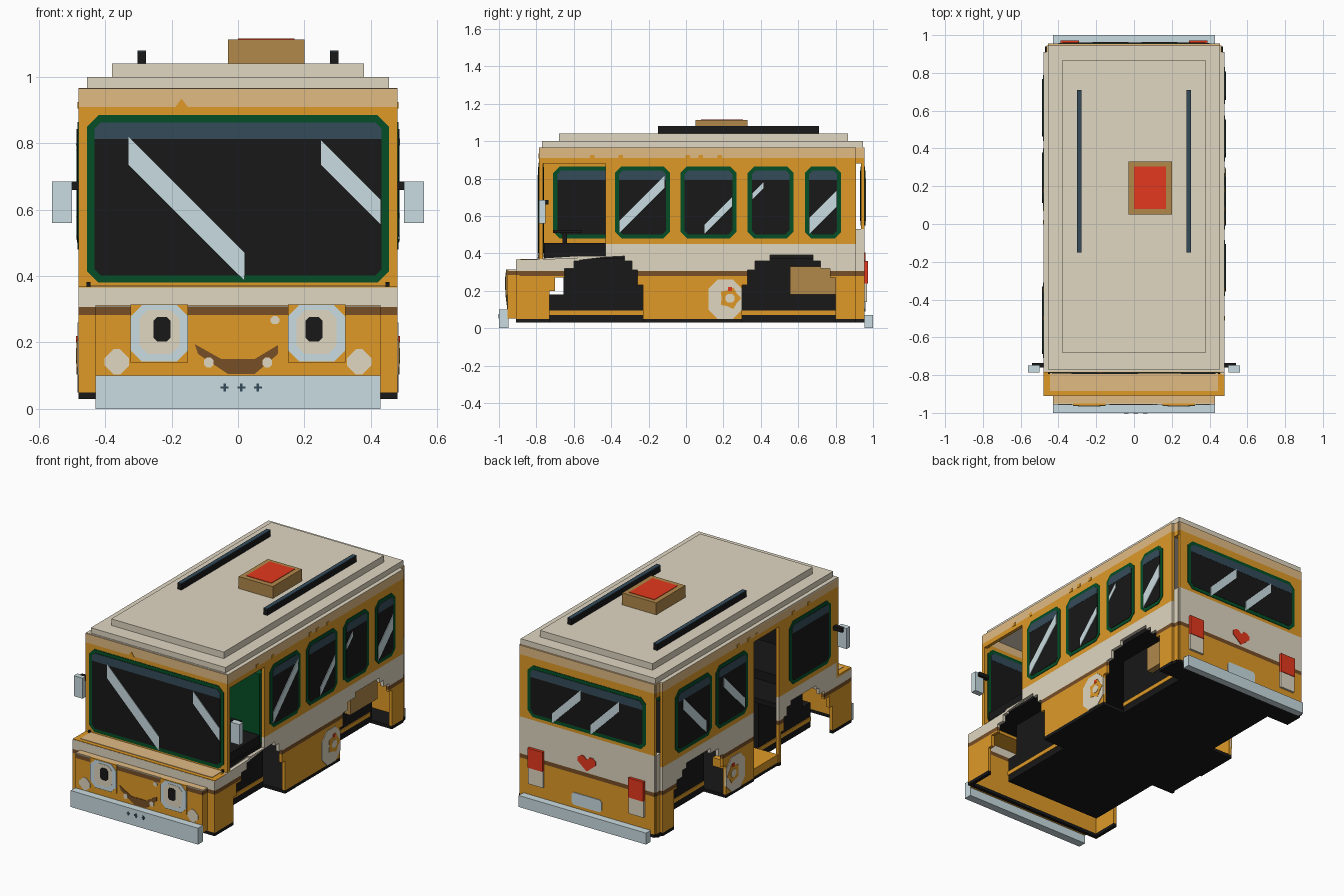
import bpy, bmesh, math
from mathutils import Vector

if "Cube" in bpy.data.objects:
    bpy.data.objects.remove(bpy.data.objects["Cube"], do_unlink=True)


def material(name, hexcode):
    def linear(c):
        return c / 12.92 if c <= 0.04045 else ((c + 0.055) / 1.055) ** 2.4
    rgb = [linear(int(hexcode[i:i + 2], 16) / 255) for i in (0, 2, 4)]
    m = bpy.data.materials.new(name)
    m.use_nodes = True
    m.diffuse_color = (*rgb, 1)
    m.node_tree.nodes["Principled BSDF"].inputs["Base Color"].default_value = (*rgb, 1)
    return m


ORANGE = material("orange paint", "e09a27")
BEIGE = material("beige", "e0d7c2")
TAN = material("light tan", "e1bb84")
BROWN = material("dark brown", "764e26")
BLACK = material("black", "181818")
NAVY = material("slate blue", "344b5a")
STEEL = material("pale blue steel", "cadce1")
GREEN = material("dark green", "054e27")
RED = material("red", "e4381d")
WOOD = material("wood brown", "b2894b")


def prism(name, pts, axis, a, b, mat):
    """Extrude a flat outline along x (points are y,z) or y (points are x,z)."""
    def place(p, d):
        return (d, p[0], p[1]) if axis == "x" else (p[0], d, p[1])
    bm = bmesh.new()
    face = bm.faces.new([bm.verts.new(place(p, a)) for p in pts])
    step = Vector((b - a, 0, 0)) if axis == "x" else Vector((0, b - a, 0))
    ext = bmesh.ops.extrude_face_region(bm, geom=[face], use_keep_orig=True)
    bmesh.ops.translate(bm, vec=step, verts=[v for v in ext["geom"] if isinstance(v, bmesh.types.BMVert)])
    bmesh.ops.triangulate(bm, faces=[f for f in bm.faces if len(f.verts) > 4])
    bmesh.ops.recalc_face_normals(bm, faces=bm.faces[:])
    me = bpy.data.meshes.new(name)
    bm.to_mesh(me)
    bm.free()
    me.materials.append(mat)
    ob = bpy.data.objects.new(name, me)
    bpy.context.collection.objects.link(ob)
    return ob


def box(name, x, y, z, mat):
    return prism(name, [(x[0], z[0]), (x[1], z[0]), (x[1], z[1]), (x[0], z[1])], "y", y[0], y[1], mat)


def paint_bands(ob, bands):
    """Cut the mesh at each height and colour the strips between."""
    ob.data.materials[0] = bands[0][1]
    for _, m in bands[1:]:
        ob.data.materials.append(m)
    bm = bmesh.new()
    bm.from_mesh(ob.data)
    for top, _ in bands[:-1]:
        bmesh.ops.bisect_plane(bm, geom=bm.verts[:] + bm.edges[:] + bm.faces[:],
                               plane_co=(0, 0, top), plane_no=(0, 0, 1))
    for f in bm.faces:
        z = f.calc_center_median().z
        f.material_index = next((i for i, b in enumerate(bands) if z < b[0]), len(bands) - 1)
    bm.to_mesh(ob.data)
    bm.free()


def octagon(u0, u1, v0, v1, c):
    return [(u0 + c, v0), (u1 - c, v0), (u1, v0 + c), (u1, v1 - c),
            (u1 - c, v1), (u0 + c, v1), (u0, v1 - c), (u0, v0 + c)]


def window(name, axis, u, v, a, b, glints, slope=1):
    """Chamfered frame, glass and tinted strip on both sides, slanted glints outside."""
    t = 0.022
    prism(name + "_frame", octagon(*u, *v, 0.035), axis, a - 0.003, b + 0.003, GREEN)
    prism(name + "_glass", octagon(u[0] + t, u[1] - t, v[0] + t, v[1] - t, 0.02), axis, a - 0.005, b + 0.005, BLACK)
    top = v[1] - t
    prism(name + "_tint", [(u[0] + t, top - 0.05), (u[1] - t, top - 0.05), (u[1] - t, top - 0.02),
                           (u[1] - t - 0.02, top), (u[0] + t + 0.02, top), (u[0] + t, top - 0.02)],
          axis, a - 0.006, b + 0.006, NAVY)
    outside = (a - 0.008, a) if a < 0 else (b, b + 0.008)
    for gu, gv, run, w in glints:
        end = gv + slope * run
        prism(name + "_glint", [(gu, gv), (gu + run, end), (gu + run, end + w), (gu, gv + w)],
              axis, *outside, STEEL)


SIDE = [(0.05, BLACK), (0.28, ORANGE), (0.305, BROWN), (0.45, BEIGE), (0.91, ORANGE), (1, TAN)]
REAR = [(0.05, BLACK), (0.28, ORANGE), (0.305, BROWN), (0.53, BEIGE), (0.91, ORANGE), (1, TAN)]
NOSE = [(0.05, BLACK), (0.283, ORANGE), (0.307, BROWN), (1, BEIGE)]
SCREEN = [(0.91, ORANGE), (1, TAN)]

# Side walls with stepped wheel arches and door openings
front_arch = [(-.73, .03), (-.73, .2), (-.7, .2), (-.7, .27), (-.65, .27), (-.65, .32), (-.6, .32), (-.6, .36),
              (-.57, .36), (-.57, .385), (-.33, .385), (-.33, .36), (-.29, .36), (-.29, .31), (-.26, .31),
              (-.26, .23), (-.23, .23), (-.23, .03)]
rear_arch = [(.3, .03), (.3, .23), (.33, .23), (.33, .31), (.37, .31), (.37, .36), (.45, .36), (.45, .39),
             (.68, .39), (.68, .36), (.72, .36), (.72, .32), (.77, .32), (.77, .27), (.8, .27), (.8, .03)]
door = [(-.21, .03), (-.21, .88), (.03, .88), (.03, .03)]
rear_edge = [(.91, .03), (.91, .965), (-.765, .965)]
cab_opening = [(-.765, .88), (-.43, .88), (-.43, .38), (-.89, .365)]
left = prism("left_wall", [(-.89, .03)] + front_arch + rear_arch + rear_edge + cab_opening, "x", .46, .48, ORANGE)
right = prism("right_wall", [(-.89, .03)] + front_arch + door + rear_arch + rear_edge
              + [(-.765, .365), (-.89, .365)], "x", -.48, -.46, ORANGE)
for wall in (left, right):
    paint_bands(wall, SIDE)

z_side = (.48, .865)
window("left_window_1", "x", (-.38, -.085), z_side, .46, .48, [(-.355, .51, .24, .065)])
window("left_window_2", "x", (-.03, .27), z_side, .46, .48, [(.1, .505, .145, .05)])
window("left_window_3", "x", (.33, .575), z_side, .46, .48, [(.355, .69, .06, .03)])
window("left_window_4", "x", (.635, .83), z_side, .46, .48, [(.66, .505, .145, .085)])
window("right_cab_window", "x", (-.71, -.31), z_side, -.48, -.46, [])
window("right_window_1", "x", (.09, .4), z_side, -.48, -.46, [(.13, .52, .2, .06)])
window("right_window_2", "x", (.44, .79), z_side, -.48, -.46, [(.5, .51, .22, .07)])

# Front: windscreen wall, bonnet and nose
paint_bands(box("windscreen_wall", (-.48, .48), (-.785, -.765), (.36, .965), ORANGE), SCREEN)
window("windscreen", "y", (-.455, .455), (.38, .885), -.785, -.765,
       [(-.33, .735, .35, .085), (.25, .735, .18, .075)], -1)
prism("windscreen_chip", [(-.19, .908), (-.15, .908), (-.17, .935)], "y", -.788, -.78, ORANGE)
paint_bands(box("bonnet_front", (-.48, .48), (-.91, -.89), (.03, .365), ORANGE), NOSE)
box("bonnet_top", (-.48, .48), (-.909, -.765), (.355, .368), ORANGE)
box("bonnet_panel", (-.445, .445), (-.885, -.785), (.36, .371), TAN)
paint_bands(box("nose", (-.43, .43), (-.955, -.91), (.052, .31), ORANGE), NOSE)
box("nose_top", (-.43, .43), (-.95, -.91), (.308, .313), TAN)
box("front_bumper", (-.43, .43), (-1, -.95), (0, .1), STEEL)
for x in (-.04, .01, .06):
    box("bumper_bolt", (x - .012, x + .012), (-1.002, -.99), (.061, .068), NAVY)
    box("bumper_bolt", (x - .004, x + .004), (-1.002, -.99), (.053, .077), NAVY)

# Face: lamps as eyes, cheeks and smile
for s in (-1, 1):
    x = s * .237
    box("lamp_base", (x - .087, x + .087), (-.96, -.95), (.14, .315), ORANGE)
    prism("lamp_ring", octagon(x - .087, x + .087, .142, .313, .035), "y", -.963, -.95, STEEL)
    prism("lamp_lens", octagon(x - .06, x + .06, .165, .298, .025), "y", -.965, -.95, BEIGE)
    p = x - s * .008
    prism("lamp_pupil", octagon(p - .026, p + .026, .203, .277, .012), "y", -.967, -.95, BLACK)
    prism("cheek", octagon(s * .365 - .037, s * .365 + .037, .103, .18, .028), "y", -.958, -.95, BEIGE)
    prism("smile_tooth", octagon(s * .088 - .014, s * .088 + .014, .125, .155, .008), "y", -.959, -.95, BEIGE)
    box("bonnet_hinge", (s * .45 - .006, s * .45 + .006), (-.795, -.78), (.36, .382), BLACK)
smile = [(-.13, .195), (-.05, .15), (.05, .15), (.12, .192), (.12, .165), (.05, .105), (-.03, .105), (-.12, .165)]
prism("smile", smile, "y", -.958, -.95, BROWN)
prism("freckle", octagon(.098, .125, .255, .28, .008), "y", -.958, -.95, BEIGE)

# Rear: wall, window, lights, heart, plate and bumper
paint_bands(box("rear_wall", (-.455, .455), (.935, .955), (.03, .965), ORANGE), REAR)
window("rear_window", "y", (-.4, .4), (.55, .865), .935, .955, [(.04, .74, .19, .06), (-.22, .74, .19, .06)], -1)
for s in (-1, 1):
    for z in ((.03, .53), (.88, .965)):
        paint_bands(box("rear_corner", sorted((s * .435, s * .462)), (.905, .945), z, ORANGE), REAR)
    xl = sorted((s * .29, s * .39))
    box("tail_light", xl, (.95, .972), (.24, .36), RED)
    box("reverse_light", xl, (.95, .968), (.14, .24), BEIGE)
heart = [(0, .315), (.06, .365), (.06, .39), (.04, .405), (.02, .405), (0, .385),
         (-.02, .405), (-.04, .405), (-.06, .39), (-.06, .365)]
prism("heart", heart, "y", .95, .959, RED)
prism("rear_plate", octagon(-.1, .1, .09, .165, .012), "y", .95, .96, STEEL)
box("rear_bumper", (-.43, .43), (.955, 1), (0, .07), STEEL)

# Roof layers, rails and hatch
box("roof_edge", (-.48, .48), (-.78, .91), (.958, .967), BEIGE)
box("roof_lower", (-.455, .455), (-.77, .945), (.96, 1), BEIGE)
box("roof_upper", (-.38, .38), (-.68, .865), (.99, 1.04), BEIGE)
for s in (-1, 1):
    x = s * .29
    box("roof_rail", (x - .013, x + .013), (-.15, .71), (1.03, 1.077), BLACK)
    box("roof_rail_top", (x - .013, x + .013), (-.15, .71), (1.076, 1.08), NAVY)
    # Mirrors
    box("mirror", sorted((s * .5, s * .56)), (-.785, -.75), (.56, .685), STEEL)
    box("mirror_arm", sorted((s * .47, s * .54)), (-.76, -.735), (.66, .685), BLACK)
    # Flower badge and paint chips on each flank
    prism("flower_patch", octagon(.12, .3, .05, .26, .05), "x", *sorted((s * .47, s * .484)), BEIGE)
    petals = [(.235 + r * math.cos(i * math.pi / 5), .16 + r * math.sin(i * math.pi / 5))
              for i, r in enumerate([.06, .045] * 5)]
    prism("flower_petals", petals, "x", *sorted((s * .47, s * .486)), ORANGE)
    prism("flower_centre", octagon(.212, .258, .137, .183, .012), "x", *sorted((s * .47, s * .488)), BEIGE)
    box("flower_dot", sorted((s * .47, s * .488)), (.225, .245), (.2, .22), RED)
    for y in (-.5, -.35, .01, .08, .18):
        box("paint_chip", sorted((s * .47, s * .483)), (y - .012, y + .012), (.905, .925), ORANGE)
    # Chassis wings between the wheels and inner sills
    for y in ((-.23, .3), (.8, .94)):
        box("chassis_wing", sorted((s * .3, s * .47)), y, (.03, .05), BLACK)
    for y in ((-.73, -.23), (.3, .8)):
        box("inner_sill", sorted((s * .32, s * .335)), y, (.07, .095), ORANGE)
box("roof_hatch", (-.03, .2), (.05, .33), (1.03, 1.113), WOOD)
box("hatch_pad", (0, .17), (.08, .305), (1.1, 1.116), RED)

# Chassis and wheel housings
box("chassis", (-.33, .33), (-.73, .94), (.03, .05), BLACK)
box("front_housing", (-.33, .33), (-.655, -.23), (.05, .38), BLACK)
box("front_housing_step", (-.33, .33), (-.73, -.65), (.05, .18), BLACK)
box("rear_housing", (-.33, .33), (.3, .82), (.05, .385), BLACK)
box("fuel_box", (.3, .37), (.555, .82), (.18, .33), WOOD)

# Cabin interior
box("cabin_floor", (-.2, .455), (-.76, .93), (.37, .4), BLACK)
box("cabin_floor_front", (-.455, -.2), (-.76, -.22), (.37, .4), BLACK)
box("cabin_floor_rear", (-.455, -.2), (.04, .93), (.37, .4), BLACK)
box("entry_step", (-.475, -.2), (-.21, .03), (.05, .1), ORANGE)
box("dashboard", (-.45, .45), (-.76, -.43), (.385, .455), BLACK)
box("steering_column", (.2, .23), (-.66, -.635), (.45, .51), BLACK)
box("steering_wheel", (.13, .3), (-.71, -.56), (.51, .525), BLACK)
box("driver_seat_back", (.05, .44), (-.42, -.37), (.4, .82), GREEN)
for y in (-.05, .3, .65):
    box("bench", (.1, .44), (y, y + .17), (.4, .47), GREEN)
